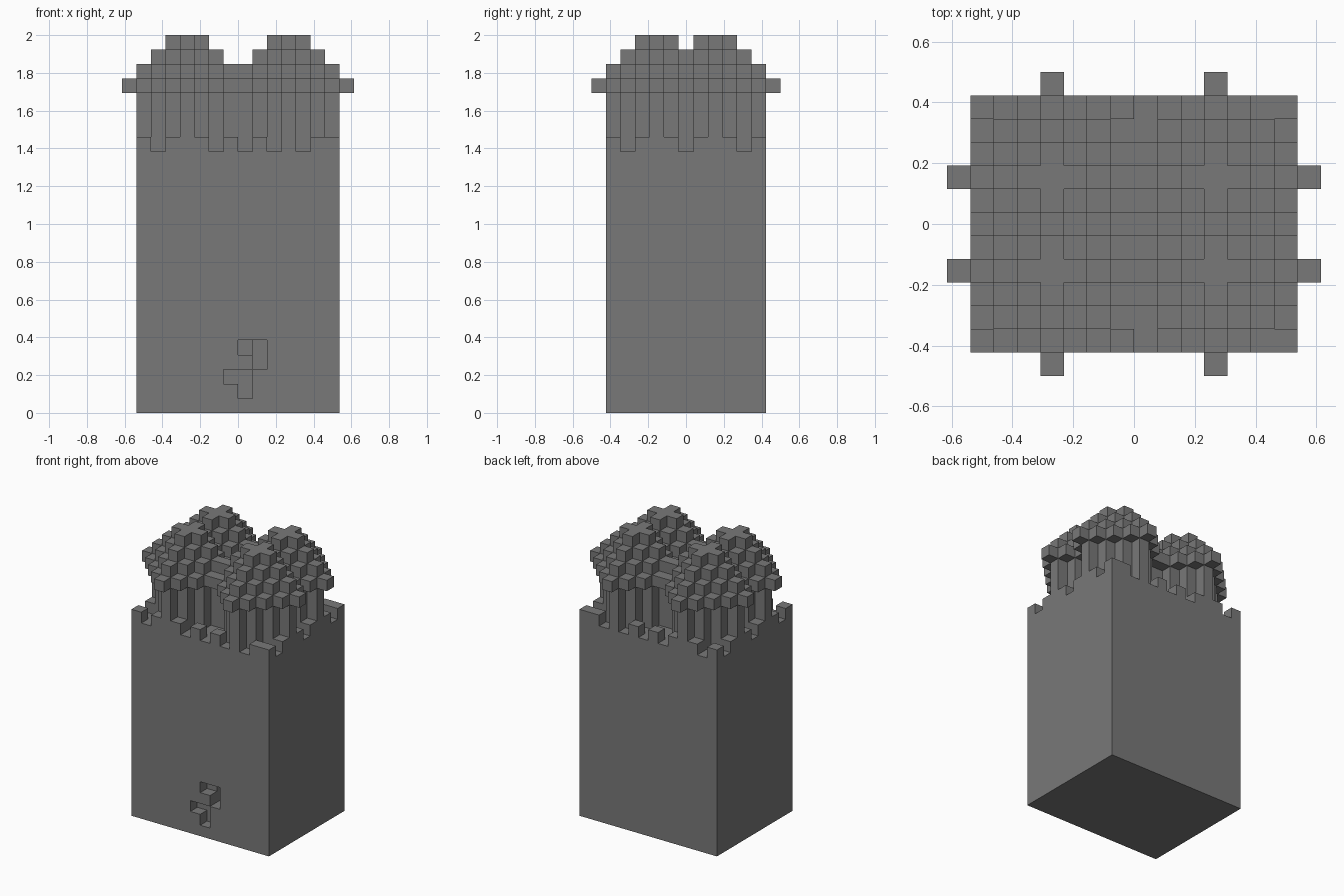
import bpy, bmesh
from mathutils import Vector

cube = bpy.data.objects.get("Cube")
if cube:
    bpy.data.objects.remove(cube, do_unlink=True)

U = 2 / 26                      # edge of one block
NX, NY, FLOOR = 14, 11, 18      # carton size in blocks

grey = bpy.data.materials.new("plain_grey")
grey.use_nodes = True
grey.diffuse_color = (0.19, 0.19, 0.19, 1)
grey.node_tree.nodes["Principled BSDF"].inputs["Base Color"].default_value = grey.diffuse_color


def block_skin(name, cells):
    """Outer skin of a set of blocks, with flat areas merged."""
    bm = bmesh.new()
    for cell in cells:
        for axis in range(3):
            for side in (0, 1):
                near = list(cell)
                near[axis] += 2 * side - 1
                if tuple(near) in cells:
                    continue
                base = Vector(cell)
                base[axis] += side
                a, b = Vector(), Vector()
                a[(axis + 1) % 3] = 1
                b[(axis + 2) % 3] = 1
                ring = [base, base + a, base + a + b, base + b]
                if not side:
                    ring.reverse()
                bm.faces.new([bm.verts.new(((p.x - NX / 2) * U, (p.y - NY / 2) * U, p.z * U)) for p in ring])
    bmesh.ops.remove_doubles(bm, verts=bm.verts[:], dist=U / 100)
    bmesh.ops.dissolve_limit(bm, angle_limit=0.01, verts=bm.verts[:], edges=bm.edges[:])
    mesh = bpy.data.meshes.new(name)
    bm.to_mesh(mesh)
    bm.free()
    mesh.materials.append(grey)
    obj = bpy.data.objects.new(name, mesh)
    bpy.context.collection.objects.link(obj)
    return obj


# Carton: filled box with a notched rim
carton = {(x, y, z) for x in range(NX) for y in range(NY) for z in range(FLOOR)}
for x in range(NX):
    if x not in (1, 5, 7, 9, 11):
        carton |= {(x, 0, FLOOR), (x, NY - 1, FLOOR)}
for y in range(NY):
    if y not in (1, 5, 9):
        carton |= {(0, y, FLOOR), (NX - 1, y, FLOOR)}

# Small hooked recess low on the front
for x, z, depth in ((7, 4, 1), (8, 4, 2), (8, 3, 2), (6, 2, 1), (7, 2, 1), (7, 1, 1)):
    carton -= {(x, y, z) for y in range(depth)}
block_skin("carton", carton)

# Four stepped heaps: diamond layers, widest at the collar
radius_at = {z: 3 for z in range(FLOOR, 24)}
radius_at.update({22: 4, 24: 2, 25: 1})
heaps = set()
for cx in (3, 10):
    for cy in (3, 7):
        for z, r in radius_at.items():
            for dx in range(-r, r + 1):
                reach = r - abs(dx)
                heaps |= {(cx + dx, cy + dy, z) for dy in range(-reach, reach + 1)}
block_skin("popped_heaps", heaps - carton)
